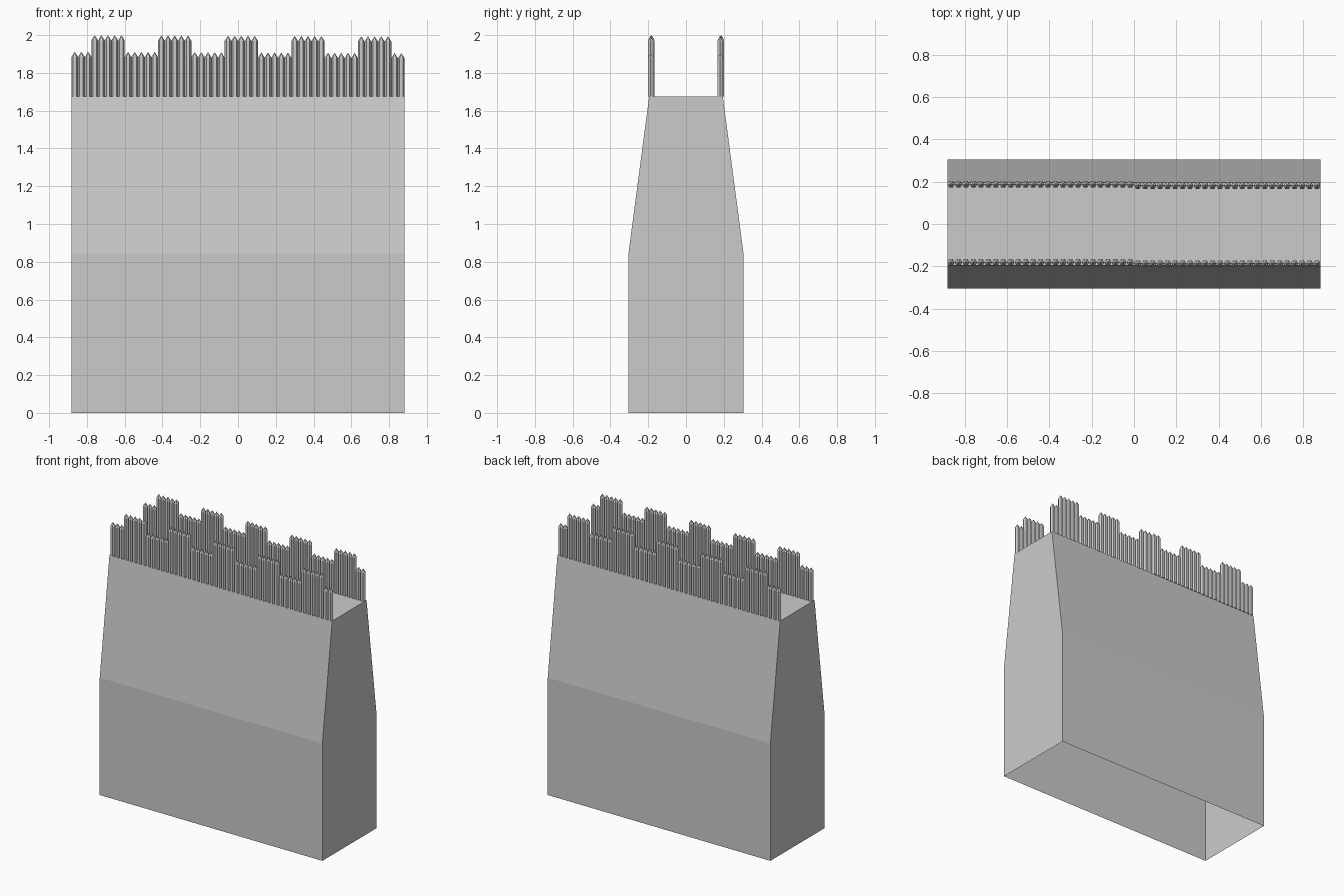
import bpy, bmesh, math

if "Cube" in bpy.data.objects:
    bpy.data.objects.remove(bpy.data.objects["Cube"])

HALF = 0.882      # half wall length
TOP = 1.675       # walkway height


def finish(bm, name):
    bmesh.ops.recalc_face_normals(bm, faces=bm.faces)
    mesh = bpy.data.meshes.new(name)
    bm.to_mesh(mesh)
    bm.free()
    obj = bpy.data.objects.new(name, mesh)
    bpy.context.collection.objects.link(obj)
    return obj


# Wall body: tapered profile swept along x, open underneath
profile = [(-0.305, 0), (-0.305, 0.84), (-0.195, TOP),
           (0.195, TOP), (0.305, 0.84), (0.305, 0)]
bm = bmesh.new()
left = [bm.verts.new((-HALF, y, z)) for y, z in profile]
right = [bm.verts.new((HALF, y, z)) for y, z in profile]
for i in range(len(profile) - 1):
    bm.faces.new((left[i], left[i + 1], right[i + 1], right[i]))
bm.faces.new(left)
bm.faces.new(right)
finish(bm, "wall_body")


# One pointed stake: hexagonal shaft with a pyramid tip
def add_stake(bm, x, y, z0, z1, r=0.0175, sides=6, tip=0.027):
    rings = []
    for z in (z0, z1 - tip):
        rings.append([bm.verts.new((x + r * math.cos(2 * math.pi * k / sides),
                                    y + r * math.sin(2 * math.pi * k / sides), z))
                      for k in range(sides)])
    apex = bm.verts.new((x, y, z1))
    for k in range(sides):
        n = (k + 1) % sides
        bm.faces.new((rings[0][k], rings[0][n], rings[1][n], rings[1][k]))
        bm.faces.new((rings[1][k], rings[1][n], apex))
    bm.faces.new(rings[0])


# Palisades: 50 stakes per row in alternating low and high groups of five
COUNT = 50
pitch = (2 * HALF - 0.035) / (COUNT - 1)
for name, y_left, y_right in (("front_palisade", -0.181, -0.187),
                              ("back_palisade", 0.187, 0.181)):
    bm = bmesh.new()
    for i in range(COUNT):
        x = -HALF + 0.0175 + i * pitch
        high = ((i + 2) // 5) % 2 == 1
        sag = 0.007 * i / (COUNT - 1)
        y = y_left if i < COUNT // 2 else y_right
        add_stake(bm, x, y, TOP, (2.0 if high else 1.912) - sag)
    finish(bm, name)
